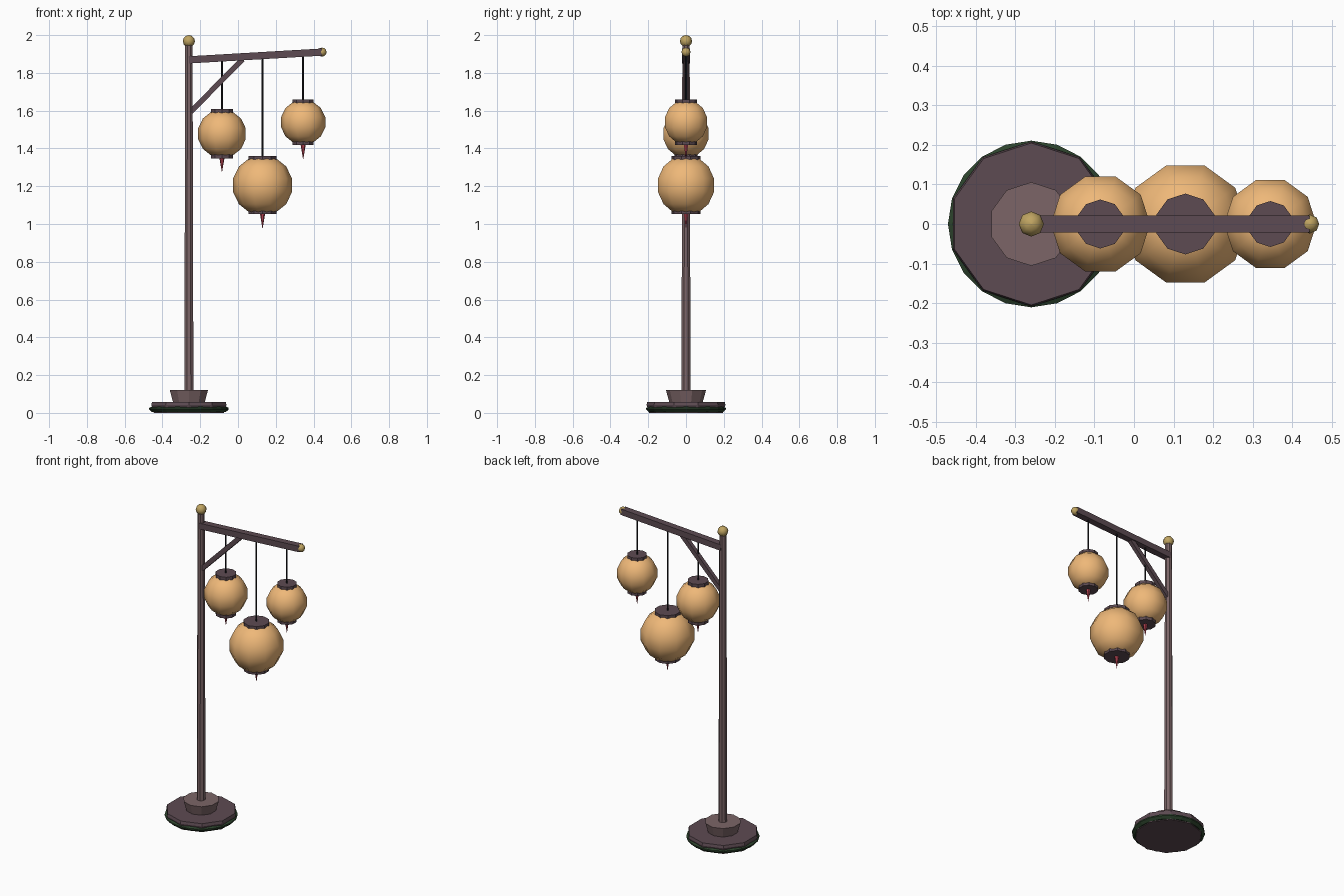
import bpy
from math import sin, cos, pi, radians
from mathutils import Vector

if "Cube" in bpy.data.objects:
    bpy.data.objects.remove(bpy.data.objects["Cube"])


def material(name, rgb):
    m = bpy.data.materials.new(name)
    m.diffuse_color = (*rgb, 1)
    m.use_nodes = True
    m.node_tree.nodes["Principled BSDF"].inputs["Base Color"].default_value = m.diffuse_color
    return m


DARK = material("dark_wood", (0.11, 0.07, 0.085))
WOOD = material("wood", (0.2, 0.13, 0.135))
PAPER = material("paper", (0.86, 0.48, 0.19))
GOLD = material("brass", (0.52, 0.37, 0.12))
RED = material("tassel_red", (0.5, 0.06, 0.09))
MOSS = material("moss", (0.025, 0.055, 0.025))
CORD = material("cord", (0.012, 0.012, 0.016))


def make(name, verts, faces, mat, loc, smooth=False):
    me = bpy.data.meshes.new(name)
    me.from_pydata(verts, [], faces)
    me.materials.append(mat)
    me.polygons.foreach_set("use_smooth", [smooth] * len(me.polygons))
    ob = bpy.data.objects.new(name, me)
    ob.location = loc
    bpy.context.collection.objects.link(ob)
    return ob


def lathe(name, profile, n, mat, loc, phase=0.0, smooth=False):
    """Turn (radius, z) points, listed bottom to top, and cap both ends."""
    verts = [(r * cos(phase + 2 * pi * i / n), r * sin(phase + 2 * pi * i / n), z)
             for r, z in profile for i in range(n)]
    faces = [(k * n + i, k * n + (i + 1) % n, (k + 1) * n + (i + 1) % n, (k + 1) * n + i)
             for k in range(len(profile) - 1) for i in range(n)]
    last = (len(profile) - 1) * n
    faces += [tuple(reversed(range(n))), tuple(range(last, last + n))]
    return make(name, verts, faces, mat, loc, smooth)


def ball(name, r, mat, loc, n=8, rings=6):
    lats = [-pi / 2 + pi * k / rings for k in range(rings + 1)]
    prof = [(max(r * cos(a), r * 0.01), r * sin(a)) for a in lats]
    return lathe(name, prof, n, mat, loc, smooth=True)


def beam(name, a, b, width, depth, mat):
    """Square bar between two points in the xz plane."""
    a, b = Vector(a), Vector(b)
    d = (b - a).normalized()
    up = Vector((-d.z, 0, d.x)) * depth / 2
    side = Vector((0, width / 2, 0))
    verts = [p + s * side + t * up for p in (a, b)
             for s, t in ((-1, -1), (1, -1), (1, 1), (-1, 1))]
    faces = [(0, 1, 2, 3), (7, 6, 5, 4)]
    faces += [(i, i + 4, (i + 1) % 4 + 4, (i + 1) % 4) for i in range(4)]
    return make(name, verts, faces, mat, (0, 0, 0))


PX = -0.26
# Stepped base with a thin mossy rim
lathe("base_disc", [(0.195, 0), (0.209, 0.042), (0.205, 0.058)], 10, DARK, (PX, 0, 0), pi / 2)
lathe("moss_rim", [(0.195, 0.004), (0.211, 0.018), (0.211, 0.026), (0.195, 0.034)],
      20, MOSS, (PX, 0, 0), pi / 2)
lathe("base_step", [(0.088, 0.055), (0.106, 0.12)], 10, WOOD, (PX, 0, 0), pi / 2)

# Post, arm, brace and brass finials
lathe("post", [(0.026, 0.11), (0.021, 1.96)], 8, WOOD, (PX, 0, 0), pi / 8)
beam("arm", (-0.26, 0, 1.869), (0.445, 0, 1.91), 0.042, 0.038, DARK)
beam("brace", (-0.25, 0, 1.595), (0.025, 0, 1.872), 0.026, 0.028, DARK)
ball("post_finial", 0.032, GOLD, (PX, 0, 1.968))
ball("arm_finial", 0.024, GOLD, (0.445, 0, 1.91))


def lantern(tag, x, z, r, cap_r, top, bottom, tip):
    # Paper body: seven latitude bands, ten sides
    R = r / cos(pi / 14)
    half = (top - bottom) / 2
    lats = [-pi / 2 + pi * k / 7 for k in range(1, 7)]
    body = [(R * cos(a), R * sin(a)) for a in lats]
    lathe(tag + "_lantern_body", body, 10, PAPER, (x, 0, z), smooth=True)
    # Wooden caps top and bottom
    h = 0.026
    lathe(tag + "_top_cap", [(cap_r, top - h), (cap_r, top)], 10, DARK, (x, 0, 0), pi / 2)
    lathe(tag + "_bottom_cap", [(cap_r, bottom), (cap_r, bottom + h)], 10, DARK, (x, 0, 0), pi / 2)
    # Tassel and hanging cord
    lathe(tag + "_tassel", [(0.0005, tip), (0.014, bottom + 0.005)], 6, RED, (x, 0, 0))
    arm_z = 1.869 + (x + 0.26) * 0.041 / 0.705
    lathe(tag + "_cord", [(0.005, top - 0.01), (0.005, arm_z)], 6, CORD, (x, 0, 0))


lantern("inner", -0.085, 1.478, 0.126, 0.062, 1.61, 1.347, 1.275)
lantern("middle", 0.13, 1.205, 0.156, 0.077, 1.36, 1.052, 0.975)
lantern("outer", 0.345, 1.539, 0.117, 0.058, 1.66, 1.419, 1.343)
